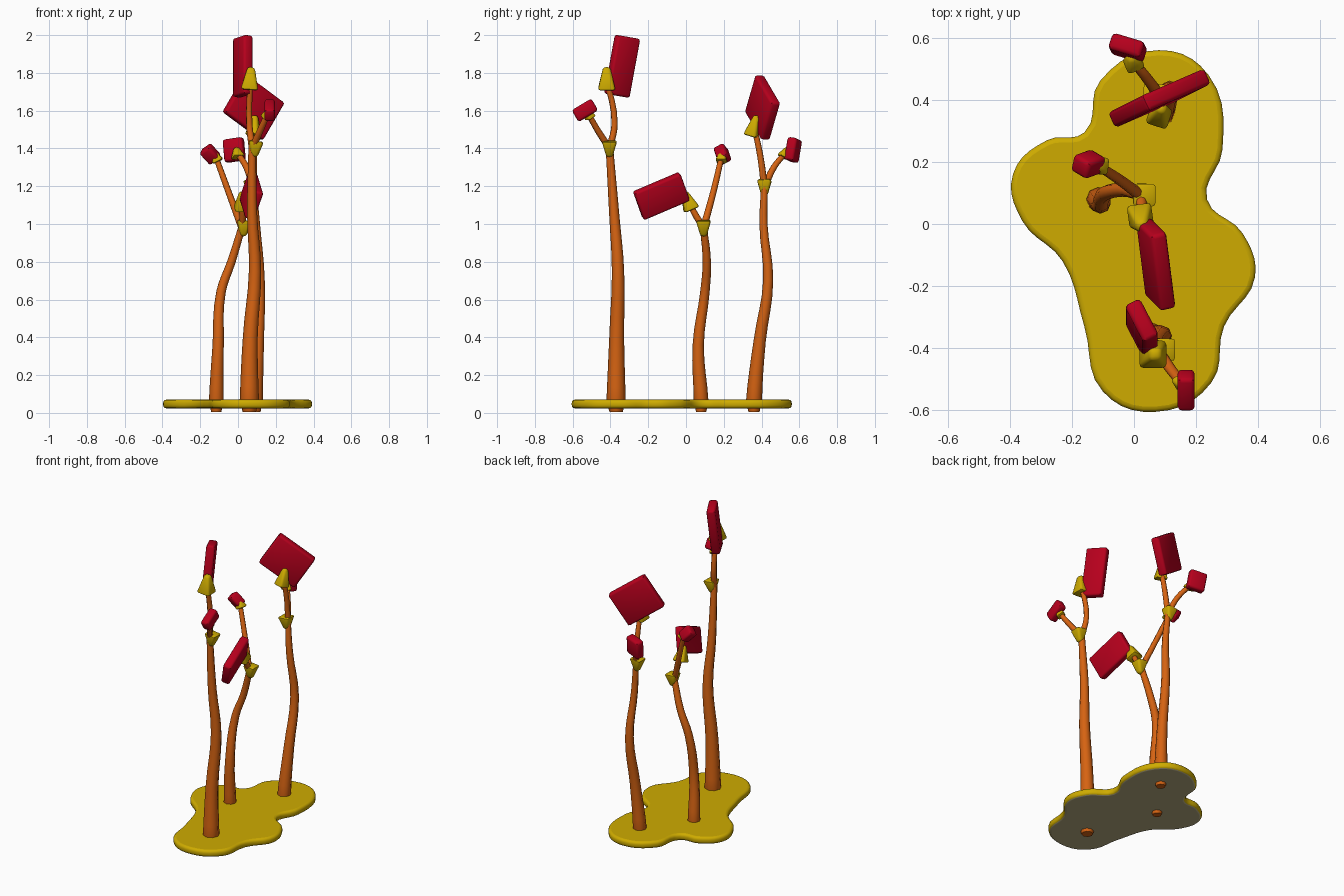
import bpy
import bmesh
from mathutils import Vector, Matrix

start_cube = bpy.data.objects.get("Cube")
if start_cube:
    bpy.data.objects.remove(start_cube, do_unlink=True)


def make_material(name, color):
    material = bpy.data.materials.new(name)
    material.use_nodes = True
    material.diffuse_color = (*color, 1)
    shader = next(n for n in material.node_tree.nodes if n.type == 'BSDF_PRINCIPLED')
    shader.inputs["Base Color"].default_value = (*color, 1)
    return material


bark = make_material("orange bark", (.67, .125, .006))
ochre = make_material("ochre yellow", (.62, .41, 0))
crimson = make_material("crimson red", (.47, 0, .012))
khaki = make_material("pale khaki underside", (.47, .41, .22))


def select_only(obj):
    bpy.ops.object.select_all(action='DESELECT')
    obj.select_set(True)
    bpy.context.view_layer.objects.active = obj


def shade(obj, angle):
    select_only(obj)
    bpy.ops.object.shade_smooth_by_angle(angle=angle)


def curve_to_mesh(name, curve, material):
    obj = bpy.data.objects.new(name, curve)
    bpy.context.collection.objects.link(obj)
    select_only(obj)
    bpy.ops.object.convert(target='MESH')
    obj = bpy.context.view_layer.objects.active
    obj.data.materials.clear()
    obj.data.materials.append(material)
    return obj


def add_bezier(curve, points):
    spline = curve.splines.new('BEZIER')
    spline.bezier_points.add(len(points) - 1)
    for knot, point in zip(spline.bezier_points, points):
        knot.co = point
        knot.handle_left_type = knot.handle_right_type = 'AUTO'
    return spline


def stem(name, points, radii):
    """Round stem through the points with one radius for each."""
    curve = bpy.data.curves.new(name, 'CURVE')
    curve.dimensions = '3D'
    curve.bevel_depth = 1
    curve.bevel_resolution = 2
    curve.resolution_u = 4
    curve.use_fill_caps = True
    spline = add_bezier(curve, points)
    for knot, radius in zip(spline.bezier_points, radii):
        knot.radius = radius
    shade(curve_to_mesh(name, curve, bark), 1)


def finish_solid(name, bm, material):
    """Round the edges and turn the solid into an object."""
    bmesh.ops.bevel(bm, geom=bm.edges[:], offset=.013, segments=2,
                    profile=.5, affect='EDGES', clamp_overlap=True)
    bmesh.ops.recalc_face_normals(bm, faces=bm.faces[:])
    mesh = bpy.data.meshes.new(name)
    bm.to_mesh(mesh)
    bm.free()
    mesh.materials.append(material)
    obj = bpy.data.objects.new(name, mesh)
    bpy.context.collection.objects.link(obj)
    shade(obj, .8)


def block(name, center, edge_a, edge_b, thickness=.055):
    """Soft-edged slab spanned by two edge vectors."""
    a, b = Vector(edge_a) * 1.04, Vector(edge_b) * 1.04
    c = a.cross(b).normalized() * thickness
    frame = Matrix((a, b, c)).transposed().to_4x4()
    frame.translation = center
    bm = bmesh.new()
    bmesh.ops.create_cube(bm, size=1, matrix=frame)
    finish_solid(name, bm, crimson)


def cup(name, wide, tip, radius):
    """Four-sided rounded cone from its wide end to its tip."""
    axis = tip - wide
    frame = (Matrix.Translation((wide + tip) / 2)
             @ axis.to_track_quat('Z', 'Y').to_matrix().to_4x4()
             @ Matrix.Rotation(.8, 4, 'Z'))
    bm = bmesh.new()
    bmesh.ops.create_cone(bm, cap_ends=True, segments=4, radius1=radius,
                          radius2=radius * .4, depth=axis.length, matrix=frame)
    finish_solid(name, bm, ochre)


def trunk(name, foot, bends, thick, thin, cup_shift):
    """Tapering trunk with a flared foot and a cup at the fork; returns the fork."""
    x, y = foot
    points = [Vector((x, y, .005)), Vector((x, y, .06))] + [Vector(b) for b in bends]
    fork = points[-1]
    radii = [thick + (thin - thick) * p.z / fork.z for p in points]
    radii[0] *= .75
    radii[1] *= 1.12
    stem(name + "_trunk", points, radii)
    cup(name + "_fork_cup", fork + Vector((cup_shift, 0, .04)),
        fork + Vector((cup_shift / 2, 0, -.045)), .057)
    return fork


def branch(name, fork, bend, wide, tip, radius):
    """Branch leaving the fork and ending inside its own cup."""
    wide, tip = Vector(wide), Vector(tip)
    stem(name + "_branch", [fork, Vector(bend), (wide + tip) / 2], (.019, .017, .015))
    cup(name + "_cup", wide, tip, radius)


# Ground patch with a rounded rim and a pale underside
outline = [(.08, .56), (.24, .48), (.285, .24), (.235, .08), (.35, -.03),
           (.39, -.17), (.29, -.33), (.25, -.51), (.07, -.605), (-.1, -.54),
           (-.16, -.33), (-.23, -.12), (-.36, .01), (-.39, .16),
           (-.28, .27), (-.16, .295), (-.11, .46)]
patch = bpy.data.curves.new("ground_patch", 'CURVE')
patch.dimensions = '2D'
patch.fill_mode = 'BOTH'
patch.extrude = .006
patch.bevel_depth = .017
patch.offset = -.017
patch.bevel_resolution = 2
patch.resolution_u = 5
add_bezier(patch, [(x, y, 0) for x, y in outline]).use_cyclic_u = True
ground = curve_to_mesh("ground_patch", patch, ochre)
ground.data.transform(Matrix.Translation((0, 0, .047)))
ground.data.materials.append(khaki)
for face in ground.data.polygons:
    face.material_index = int(face.normal.z < -.8)
shade(ground, .7)

# Front plant, the tallest
fork = trunk("front", (.06, -.37), [(.065, -.367, .4), (.09, -.36, .75),
                                    (.075, -.38, 1.05), (.075, -.405, 1.4)], .047, .02, .022)
branch("front_upper", fork, (.06, -.378, 1.53), (.06, -.42, 1.71), (.07, -.42, 1.83), .066)
block("front_upper_flower", (.025, -.338, 1.835), (0, .055, .3), (-.06, .115, -.02))
branch("front_lower", fork, (.12, -.47, 1.5), (.15, -.505, 1.56), (.165, -.53, 1.61), .04)
block("front_lower_flower", (.168, -.535, 1.602), (0, .1, .06), (0, -.035, .06))

# Middle plant, leaning towards the left
fork = trunk("middle", (-.115, .08), [(-.105, .065, .36), (-.09, .1, .64),
                                      (-.035, .11, .8), (.02, .093, .98)], .036, .019, .014)
branch("middle_upper", fork, (-.05, .145, 1.17), (-.105, .187, 1.33), (-.13, .19, 1.38), .045)
block("middle_upper_flower", (-.147, .193, 1.37), (.055, .02, -.06), (.05, -.03, .035), .062)
branch("middle_lower", fork, (.025, .055, 1.04), (.02, .03, 1.075), (.025, -.01, 1.17), .06)
block("middle_lower_flower", (.07, -.13, 1.148), (.03, -.235, -.1), (-.05, .05, -.14))

# Back plant with the widest flower
fork = trunk("back", (.09, .36), [(.105, .39, .38), (.115, .435, .7),
                                  (.095, .41, 1), (.08, .415, 1.195)], .039, .018, -.014)
branch("back_upper", fork, (.085, .395, 1.35), (.08, .345, 1.465), (.09, .375, 1.575), .054)
block("back_upper_flower", (.082, .405, 1.617), (.195, .085, -.145), (.11, .055, .19))
branch("back_lower", fork, (.045, .465, 1.3), (0, .515, 1.35), (-.01, .54, 1.405), .047)
block("back_lower_flower", (-.02, .567, 1.392), (.01, -.02, -.115), (.1, -.03, .015))
